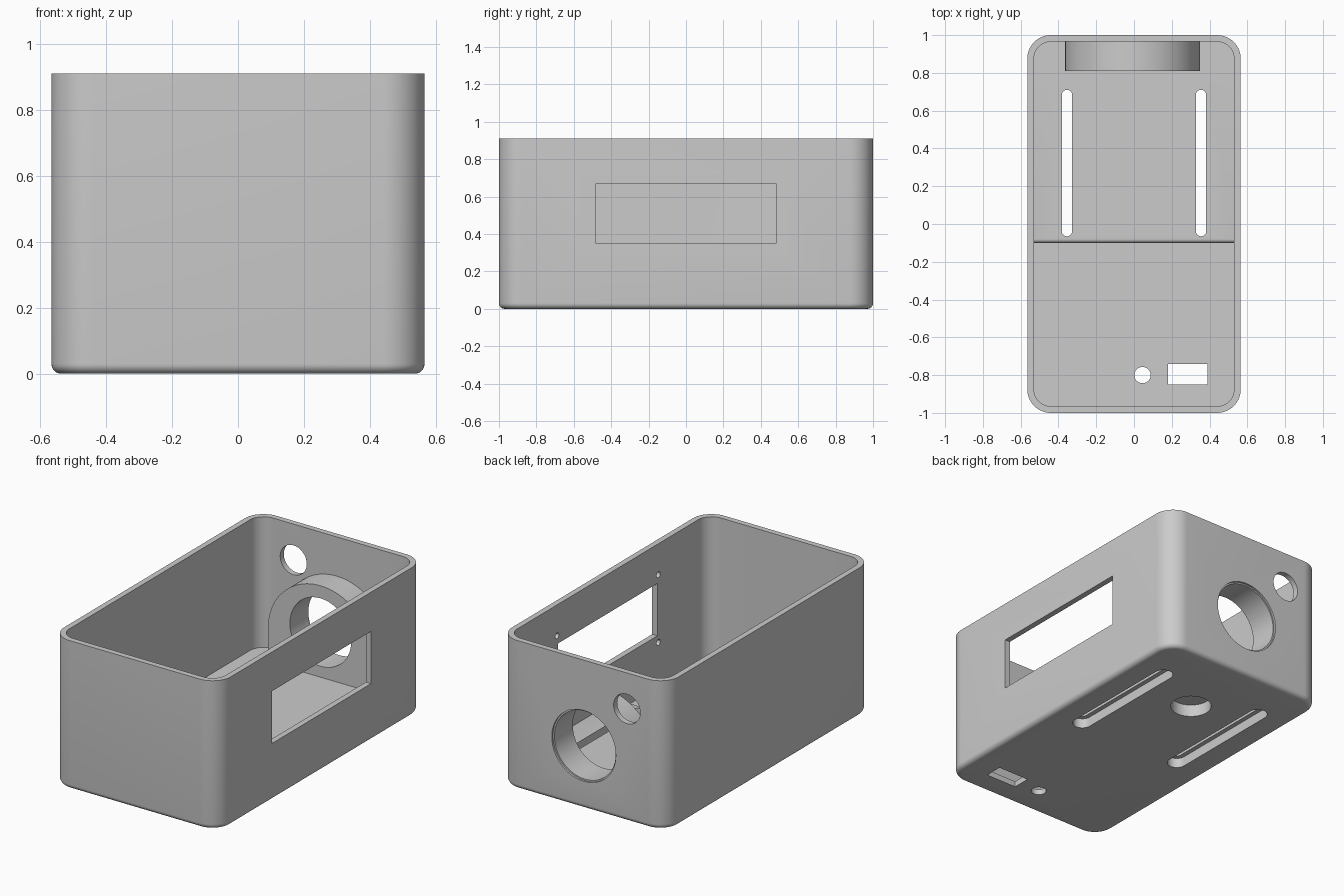
import bpy
import bmesh
from math import pi, sin, cos, radians

if "Cube" in bpy.data.objects:
    bpy.data.objects.remove(bpy.data.objects["Cube"], do_unlink=True)

grey = bpy.data.materials.new("plain_grey")
grey.use_nodes = True
colour = (0.6, 0.6, 0.6, 1)
grey.diffuse_color = colour
grey.node_tree.nodes["Principled BSDF"].inputs["Base Color"].default_value = colour


def rounded_rect(u0, u1, v0, v1, r_low=0, r_high=None, steps=14):
    """Outline with one radius for the low-v corners and one for the high-v corners."""
    r_high = r_low if r_high is None else r_high
    points = []
    corners = [(u1, v0, -1, 1, r_low, 3), (u1, v1, -1, -1, r_high, 0),
               (u0, v1, 1, -1, r_high, 1), (u0, v0, 1, 1, r_low, 2)]
    for u, v, su, sv, r, quarter in corners:
        count = steps if r else 0
        for i in range(count + 1):
            a = (quarter + i / max(count, 1)) * pi / 2
            p = (u + su * r + r * cos(a), v + sv * r + r * sin(a))
            if not points or max(abs(p[0] - points[-1][0]), abs(p[1] - points[-1][1])) > 1e-5:
                points.append(p)
    if max(abs(points[0][0] - points[-1][0]), abs(points[0][1] - points[-1][1])) < 1e-5:
        points.pop()
    return points


def circle(u, v, r):
    return [(u + r * cos(i * pi / 28), v + r * sin(i * pi / 28)) for i in range(56)]


def prism(name, outline, axis, lo, hi, round_edges=None, radius=0.03):
    """Extrude an outline along an axis; round_edges picks edges to fillet."""
    place = {"X": lambda u, v, w: (w, u, v),
             "Y": lambda u, v, w: (u, w, v),
             "Z": lambda u, v, w: (u, v, w)}[axis]
    bm = bmesh.new()
    base = bm.faces.new([bm.verts.new(place(u, v, lo)) for u, v in outline])
    top = bmesh.ops.extrude_face_region(bm, geom=[base])["geom"]
    shift = place(0, 0, hi - lo)
    bmesh.ops.translate(bm, vec=shift, verts=[g for g in top if isinstance(g, bmesh.types.BMVert)])
    bmesh.ops.recalc_face_normals(bm, faces=bm.faces)
    if round_edges:
        edges = [e for e in bm.edges if all(round_edges(v.co) for v in e.verts)]
        bmesh.ops.bevel(bm, geom=edges, offset=radius, segments=6, profile=0.5, affect="EDGES")
    mesh = bpy.data.meshes.new(name)
    bm.to_mesh(mesh)
    bm.free()
    obj = bpy.data.objects.new(name, mesh)
    bpy.context.collection.objects.link(obj)
    mesh.materials.append(grey)
    return obj


def combine(target, other, operation):
    mod = target.modifiers.new("combine", "BOOLEAN")
    mod.operation = operation
    mod.solver = "EXACT"
    mod.object = other
    bpy.ops.object.select_all(action="DESELECT")
    bpy.context.view_layer.objects.active = target
    target.select_set(True)
    bpy.ops.object.modifier_apply(modifier=mod.name)
    bpy.data.objects.remove(other, do_unlink=True)


def cut(*args):
    combine(case, prism("cutter", *args), "DIFFERENCE")


# Open-topped shell with a filleted underside
case = prism("case", rounded_rect(-0.565, 0.565, -1, 1, 0.125), "Z", 0, 0.91,
             lambda co: co.z < 0.001)
cut(rounded_rect(-0.53, 0.53, -0.965, 0.965, 0.09), "Z", 0.035, 1)

# Raised rear floor with a rounded front edge
rear_floor = prism("rear_floor", rounded_rect(-0.55, 0.55, -0.1, 0.985, 0, 0.11), "Z", 0.02, 0.11,
                   lambda co: co.z > 0.1 and co.y < -0.09, 0.02)
combine(case, rear_floor, "UNION")

# Arched holder inside the back wall
holder = prism("arched_holder", rounded_rect(-0.365, 0.35, 0.05, 0.67, 0, 0.3575, 24), "Y", 0.81, 0.985)
combine(case, holder, "UNION")

# Large bore with a shallow outer step, and the small hole beside it
cut(circle(-0.008, 0.385, 0.208), "Y", 0.7, 1.1)
cut(circle(-0.008, 0.385, 0.217), "Y", 0.988, 1.1)
cut(circle(-0.3, 0.69, 0.09), "Y", 0.9, 1.1)

# Side window with blind screw holes around it on the inside
cut(rounded_rect(-0.48, 0.48, 0.35, 0.67), "X", 0.45, 0.7)
for y in (-0.49, 0.49):
    for z in (0.305, 0.72):
        cut(circle(y, z, 0.018), "X", 0.5, 0.552)

# Stepped mounting slots through the rear floor
for x in (-0.355, 0.355):
    cut(rounded_rect(x - 0.0275, x + 0.0275, -0.065, 0.71, 0.0274), "Z", -0.1, 0.2)
    cut(rounded_rect(x - 0.055, x + 0.055, -0.095, 0.74, 0.0549), "Z", -0.1, 0.06)

# Blind socket underneath, switch opening and button hole
cut(circle(0, 0.51, 0.116), "Z", -0.1, 0.075)
cut(rounded_rect(0.18, 0.39, -0.85, -0.74), "Z", -0.1, 0.1)
cut(circle(0.045, -0.8, 0.043), "Z", -0.1, 0.1)

bpy.ops.object.select_all(action="DESELECT")
case.select_set(True)
bpy.context.view_layer.objects.active = case
bpy.ops.object.shade_smooth_by_angle(angle=radians(30))
